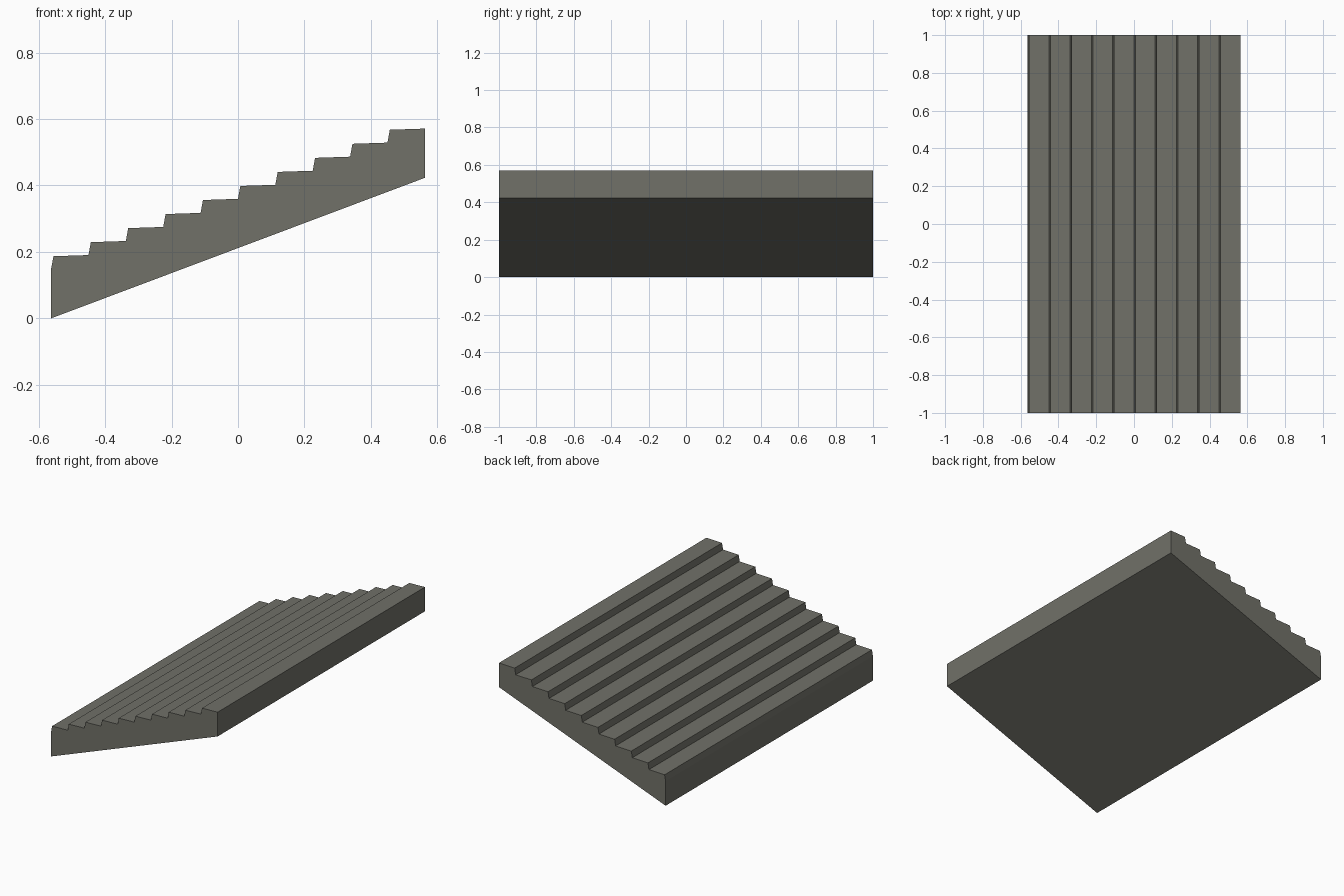
import bpy, bmesh

if "Cube" in bpy.data.objects:
    bpy.data.objects.remove(bpy.data.objects["Cube"])

# Staircase slab: stepped side profile (x, z) swept along y
STEPS, RUN, RISE = 10, 0.1125, 0.0423
LEFT, RIGHT = -0.5625, 0.5625

profile = [(LEFT, 0.0), (RIGHT, RISE * STEPS)]
steps = [(LEFT, 0.149)]
for i in range(STEPS):
    x, z = LEFT + i * RUN, i * RISE
    steps.append((x + 0.007, z + 0.187))      # nosing above the leaning riser
    steps.append((x + RUN, z + 0.1905))       # back of the tread
# The end of each tread is the foot of the next riser
profile += reversed(steps)

bm = bmesh.new()
face = bm.faces.new([bm.verts.new((x, -1, z)) for x, z in profile])
side = bmesh.ops.extrude_face_region(bm, geom=[face])
bmesh.ops.translate(bm, vec=(0, 2, 0),
                    verts=[g for g in side["geom"] if isinstance(g, bmesh.types.BMVert)])
bmesh.ops.recalc_face_normals(bm, faces=bm.faces)

mesh = bpy.data.meshes.new("stair_flight")
bm.to_mesh(mesh)
bm.free()

# Single warm grey stone
stone = bpy.data.materials.new("warm grey stone")
stone.diffuse_color = (0.165, 0.165, 0.14, 1)
stone.use_nodes = True
stone.node_tree.nodes["Principled BSDF"].inputs["Base Color"].default_value = stone.diffuse_color
mesh.materials.append(stone)

stairs = bpy.data.objects.new("stair_flight", mesh)
bpy.context.collection.objects.link(stairs)
